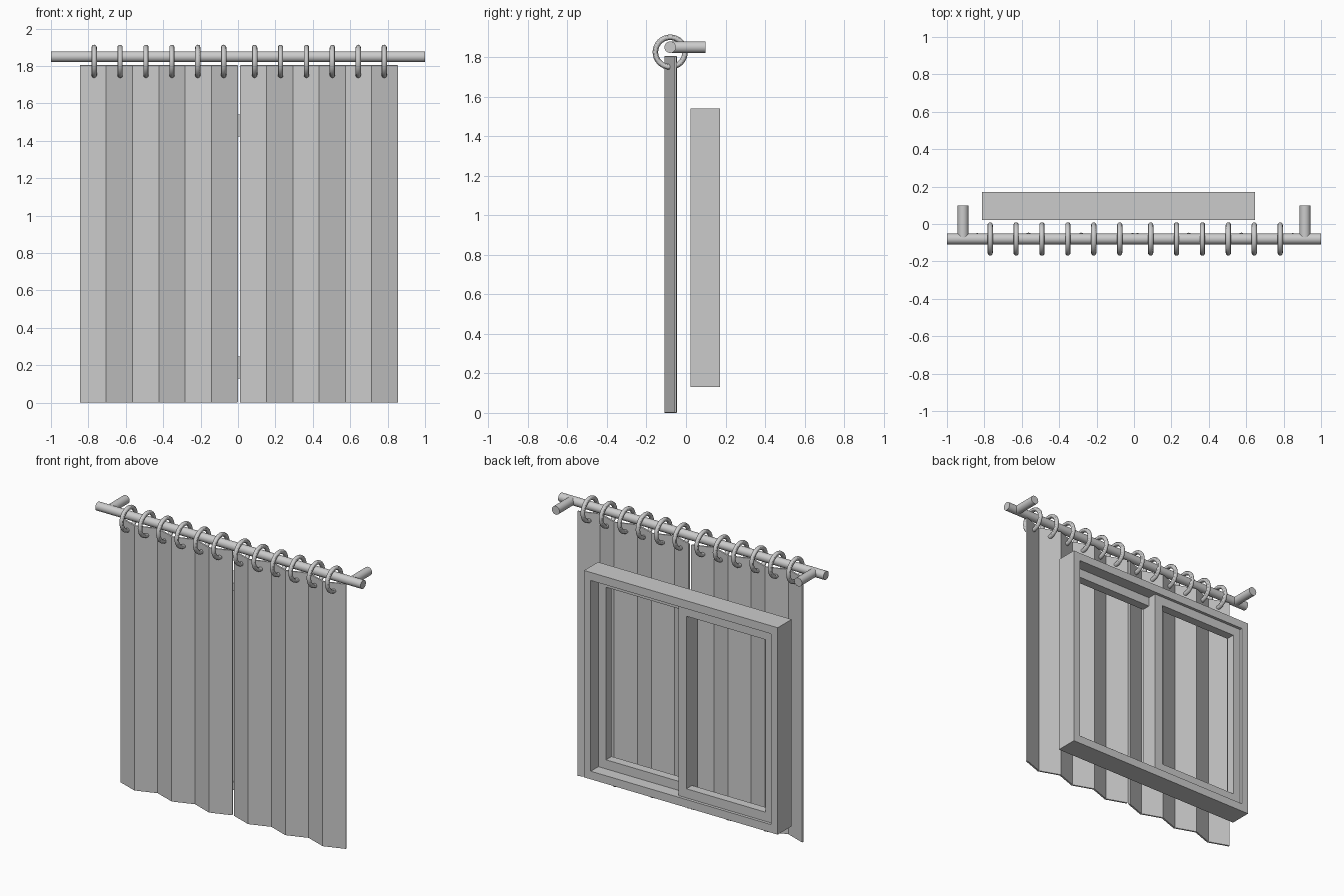
import bpy, bmesh, math

if "Cube" in bpy.data.objects:
    bpy.data.objects.remove(bpy.data.objects["Cube"])

ROD_Y, ROD_Z = -0.08, 1.85


def add_mesh(name, verts, faces):
    me = bpy.data.meshes.new(name)
    me.from_pydata(verts, [], faces)
    bm = bmesh.new()
    bm.from_mesh(me)
    bmesh.ops.recalc_face_normals(bm, faces=bm.faces)
    bm.to_mesh(me)
    bm.free()
    ob = bpy.data.objects.new(name, me)
    bpy.context.collection.objects.link(ob)
    return ob


def rod(name, r, length, loc, rot):
    bpy.ops.mesh.primitive_cylinder_add(vertices=32, radius=r, depth=length,
                                        location=loc, rotation=rot)
    bpy.context.object.name = name
    bpy.ops.object.shade_smooth_by_angle()


def rect_frame(name, x0, x1, y0, y1, z0, z1, bx, bz):
    """Rectangular frame with stile width bx and rail height bz."""
    verts = []
    for y in (y0, y1):
        for dx, dz in ((0, 0), (bx, bz)):
            verts += [(x0 + dx, y, z0 + dz), (x1 - dx, y, z0 + dz),
                      (x1 - dx, y, z1 - dz), (x0 + dx, y, z1 - dz)]
    faces = []
    for i in range(4):
        j = (i + 1) % 4
        for a, b in ((0, 4), (4, 12), (12, 8), (8, 0)):
            faces.append((a + i, a + j, b + j, b + i))
    return add_mesh(name, verts, faces)


def curtain(name, x0, x1, folds=3):
    """Zigzag pleated panel with a thin cloth thickness."""
    n = folds * 2
    verts, faces = [], []
    for i in range(n + 1):
        x = x0 + (x1 - x0) * i / n
        y = -0.053 if i % 2 == 0 else -0.103
        verts += [(x, y, 0.0), (x, y, 1.805)]
    for i in range(n):
        a = 2 * i
        faces.append((a, a + 2, a + 3, a + 1))
    ob = add_mesh(name, verts, faces)
    s = ob.modifiers.new("thickness", 'SOLIDIFY')
    s.thickness = 0.014
    s.offset = 0
    b = ob.modifiers.new("hem", 'BEVEL')
    b.width = 0.004
    b.segments = 2
    b.limit_method = 'ANGLE'
    b.angle_limit = math.radians(60)


# Curtain rod and wall brackets
rod("curtain_rod", 0.029, 2.0, (0, ROD_Y, ROD_Z), (0, math.pi / 2, 0))
for side, s in (("left", -1), ("right", 1)):
    rod("bracket_" + side, 0.029, 0.17, (s * 0.914, 0.013, ROD_Z), (math.pi / 2, 0, 0))

# Pleated curtains
curtain("curtain_left", -0.845, -0.002)
curtain("curtain_right", 0.012, 0.855)

# Curtain rings, six per panel
for side, start in (("left", -0.769), ("right", 0.089)):
    for i in range(6):
        bpy.ops.mesh.primitive_torus_add(
            major_segments=32, minor_segments=12, major_radius=0.075, minor_radius=0.014,
            location=(start + i * 0.1385, ROD_Y, 1.825), rotation=(0, math.pi / 2, 0))
        bpy.context.object.name = f"ring_{side}_{i + 1}"
        bpy.ops.object.shade_smooth_by_angle()

# Window frame with two overlapping sliding sashes
rect_frame("window_frame", -0.812, 0.648, 0.022, 0.172, 0.13, 1.54, 0.05, 0.055)
rect_frame("sash_back", -0.765, -0.05, 0.092, 0.152, 0.182, 1.488, 0.06, 0.065)
rect_frame("sash_front", -0.11, 0.60, 0.03, 0.09, 0.182, 1.488, 0.06, 0.065)
